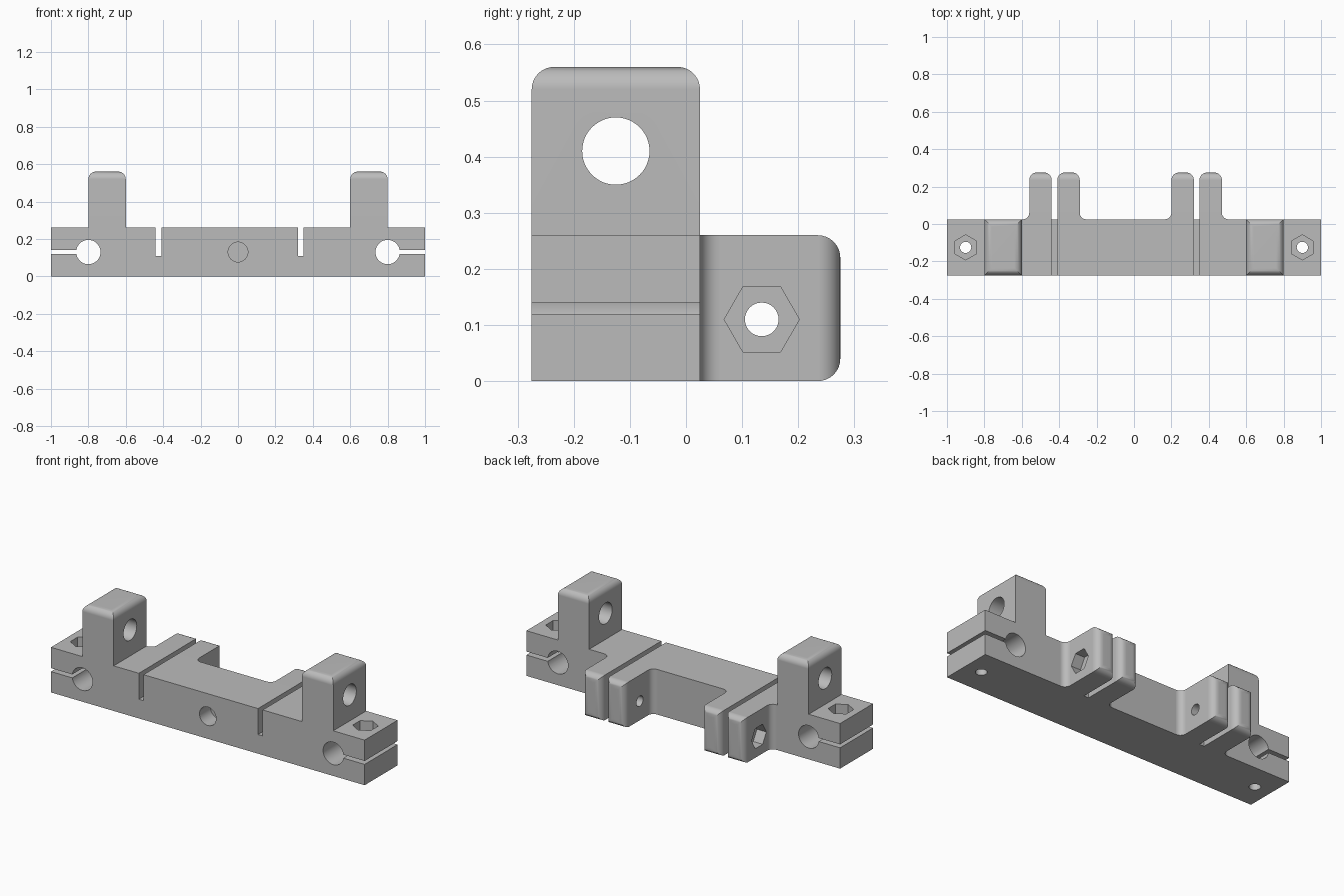
import bpy, bmesh
from math import sin, cos, pi, radians

cube = bpy.data.objects.get("Cube")
if cube:
    bpy.data.objects.remove(cube, do_unlink=True)

grey = bpy.data.materials.new("machined grey")
grey.use_nodes = True
COLOUR = (0.5, 0.5, 0.5, 1)
grey.diffuse_color = COLOUR
grey.node_tree.nodes["Principled BSDF"].inputs["Base Color"].default_value = COLOUR

# Main measurements
FRONT, BACK, TIP = -0.275, 0.025, 0.275
TOP, POST_TOP = 0.26, 0.56
MID_Y = (FRONT + BACK) / 2
ROD_Z, BOLT_R, HEX_R, HEX_DEPTH = 0.13, 0.03, 0.067, 0.06
PLACE = {"x": lambda u, v, w: (w, u, v),
         "y": lambda u, v, w: (u, w, v),
         "z": lambda u, v, w: (u, v, w)}


def prism(name, points, axis, lo, hi):
    """Extrude a 2D outline along an axis."""
    bm = bmesh.new()
    rings = [[bm.verts.new(PLACE[axis](u, v, w)) for u, v in points] for w in (lo, hi)]
    a, b = rings
    bm.faces.new(a)
    bm.faces.new(b)
    for i in range(len(a)):
        j = (i + 1) % len(a)
        bm.faces.new((a[i], a[j], b[j], b[i]))
    bmesh.ops.recalc_face_normals(bm, faces=bm.faces)
    mesh = bpy.data.meshes.new(name)
    bm.to_mesh(mesh)
    bm.free()
    mesh.materials.append(grey)
    ob = bpy.data.objects.new(name, mesh)
    bpy.context.collection.objects.link(ob)
    return ob


def box(name, x0, x1, y0, y1, z0, z1):
    return prism(name, [(x0, y0), (x1, y0), (x1, y1), (x0, y1)], "z", z0, z1)


def ngon(u, v, r, n=48, turn=0.0):
    return [(u + r * cos(turn + 2 * pi * i / n), v + r * sin(turn + 2 * pi * i / n))
            for i in range(n)]


def round_end(ob, axis, level, r=0.04):
    """Round the four edges around the end face at this level."""
    bm = bmesh.new()
    bm.from_mesh(ob.data)
    edges = [e for e in bm.edges if all(abs(v.co[axis] - level) < 1e-4 for v in e.verts)]
    bmesh.ops.bevel(bm, geom=edges, offset=r, segments=8, profile=0.5, affect="EDGES")
    bm.to_mesh(ob.data)
    bm.free()


def cut(ob, *cutters):
    """Subtract the cutters, then remove them."""
    for c in cutters:
        mod = ob.modifiers.new("cut", "BOOLEAN")
        mod.operation, mod.solver, mod.object = "DIFFERENCE", "EXACT", c
        bpy.context.view_layer.objects.active = ob
        bpy.ops.object.modifier_apply(modifier=mod.name)
        bpy.data.objects.remove(c, do_unlink=True)


def finish(ob):
    bpy.ops.object.select_all(action="DESELECT")
    ob.select_set(True)
    bpy.context.view_layer.objects.active = ob
    bpy.ops.object.shade_smooth_by_angle(angle=radians(30))
    mod = ob.modifiers.new("flat faces", "WEIGHTED_NORMAL")
    mod.keep_sharp = True


parts = []

# Long base bar with a blind hole in the front
bar = box("base_bar", -1, 1, FRONT, BACK, 0, TOP)
cut(bar, prism("blind_hole", ngon(0, ROD_Z, 0.053), "y", FRONT - 0.1, FRONT + 0.1))
parts.append(bar)

for s, side in ((1, "left"), (-1, "right")):
    # Rod clamp at each end: bore, slit, bolt hole and nut pocket
    x0, x1 = sorted((s * 0.8, s * 1.1))
    cut(bar,
        prism("rod_bore", ngon(s * 0.8, ROD_Z, 0.065), "y", FRONT - 0.1, BACK + 0.1),
        box("clamp_slit", x0, x1, FRONT - 0.1, BACK + 0.1, 0.12, 0.14),
        prism("bolt_hole", ngon(s * 0.9, MID_Y, BOLT_R, 32), "z", -0.1, TOP + 0.1),
        prism("nut_pocket", ngon(s * 0.9, MID_Y, HEX_R, 6, pi / 2), "z",
              TOP - HEX_DEPTH, TOP + 0.1))

    # Upright post with a cross hole
    x0, x1 = sorted((s * 0.6, s * 0.8))
    post = box(side + "_post", x0, x1, FRONT, BACK, TOP, POST_TOP)
    round_end(post, 2, POST_TOP)
    cut(post, prism("post_hole", ngon(MID_Y, 0.41, 0.06), "x", x0 - 0.1, x1 + 0.1))
    parts.append(post)

    # Slot in the bar between a pair of rear lugs
    slot = 0.335 if s > 0 else -0.425
    cut(bar, box("bar_slot", slot - 0.015, slot + 0.015, FRONT - 0.1, BACK + 0.1,
                 0.11, TOP + 0.1))

    for d, pos in ((s, "outer"), (-s, "inner")):
        inside, outside = slot + d * 0.015, slot + d * 0.135
        x0, x1 = sorted((inside, outside))
        lug = box(f"{side}_{pos}_lug", x0, x1, BACK, TIP, 0, TOP)
        round_end(lug, 1, TIP)
        cut(lug, prism("lug_bolt_hole", ngon(0.135, 0.11, BOLT_R, 32), "x",
                       x0 - 0.1, x1 + 0.1))
        if pos == "outer":
            h0, h1 = sorted((outside - d * HEX_DEPTH, outside + d * 0.1))
            cut(lug, prism("lug_nut_pocket", ngon(0.135, 0.11, HEX_R, 6), "x", h0, h1))
        parts.append(lug)

        # Concave fillet where the lug meets the bar
        r = 0.035
        arc = [(outside + d * r * (1 - sin(t)), BACK + r * (1 - cos(t)))
               for t in (i * pi / 16 for i in range(9))]
        parts.append(prism(f"{side}_{pos}_fillet", [(outside, BACK)] + arc, "z", 0, TOP))

for part in parts:
    finish(part)
